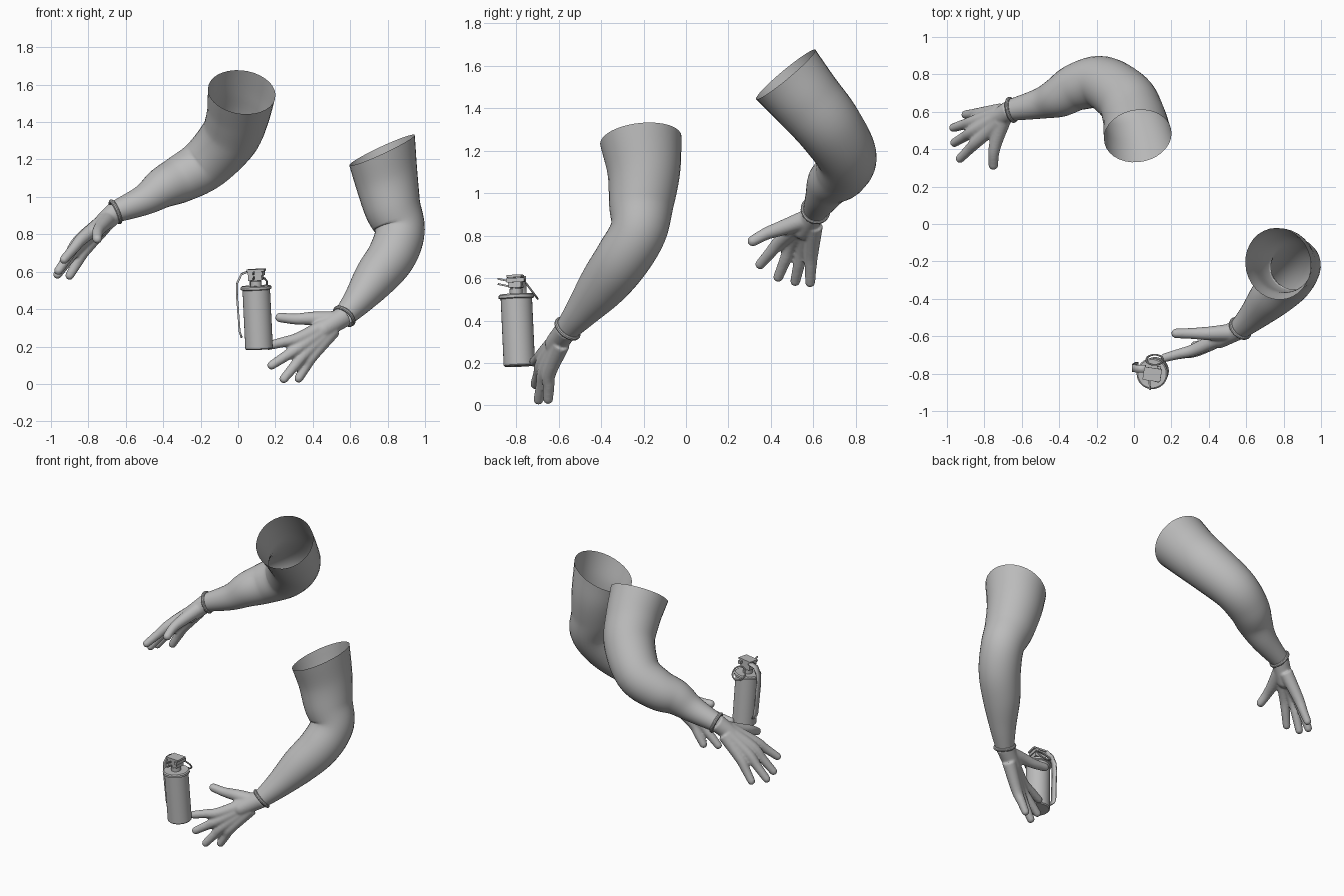
import bpy, bmesh, math
from mathutils import Vector, Matrix

cube = bpy.data.objects.get("Cube")
if cube:
    bpy.data.objects.remove(cube, do_unlink=True)

grey = bpy.data.materials.new("plain_grey")
grey.use_nodes = True
grey.diffuse_color = (0.5, 0.5, 0.5, 1)
grey.node_tree.nodes["Principled BSDF"].inputs["Base Color"].default_value = grey.diffuse_color


def finish(name, bm, sharp=40):
    bmesh.ops.recalc_face_normals(bm, faces=bm.faces)
    mesh = bpy.data.meshes.new(name)
    bm.to_mesh(mesh)
    bm.free()
    mesh.materials.append(grey)
    obj = bpy.data.objects.new(name, mesh)
    bpy.context.collection.objects.link(obj)
    bpy.ops.object.select_all(action='DESELECT')
    obj.select_set(True)
    bpy.context.view_layer.objects.active = obj
    bpy.ops.object.shade_smooth_by_angle(angle=math.radians(sharp))
    return obj


def spline(points, steps):
    """Catmull-Rom through (x, y, z, radius) points."""
    p = [Vector(q) for q in points]
    p = [2 * p[0] - p[1]] + p + [2 * p[-1] - p[-2]]
    out = []
    for a, b, c, d in zip(p, p[1:], p[2:], p[3:]):
        for i in range(steps):
            t = i / steps
            out.append(0.5 * (2 * b + (c - a) * t + (2 * a - 5 * b + 4 * c - d) * t * t
                              + (3 * b - a - 3 * c + d) * t ** 3))
    return out + [p[-2]]


def tube(bm, path, sides=24, caps=(True, True), rim=None):
    """Sweep circles along a path; rim tilts the last rings towards a given normal."""
    pos = [q.to_3d() for q in path]
    n = len(pos)
    side, rings = None, []
    for i, q in enumerate(path):
        tan = (pos[min(i + 1, n - 1)] - pos[max(i - 1, 0)]).normalized()
        if rim:
            w = max(0, (i / (n - 1) - 0.6) / 0.4)
            tan = tan.lerp(Vector(rim).normalized(), w).normalized()
        if side is None:
            side = tan.orthogonal()
        side = (side - tan * side.dot(tan)).normalized()
        up = tan.cross(side)
        ring = []
        for k in range(sides):
            a = math.tau * k / sides
            ring.append(bm.verts.new(pos[i] + q[3] * (side * math.cos(a) + up * math.sin(a))))
        rings.append(ring)
    for r, s in zip(rings, rings[1:]):
        for k in range(sides):
            j = (k + 1) % sides
            bm.faces.new((r[k], r[j], s[j], s[k]))
    if caps[0]:
        bm.faces.new(rings[0][::-1])
    if caps[1]:
        bm.faces.new(rings[-1])


def torus(name, centre, normal, major, minor, count=32):
    rot = Vector(normal).to_track_quat('Z', 'Y').to_matrix().to_4x4()
    bpy.ops.mesh.primitive_torus_add(major_radius=major, minor_radius=minor,
                                     major_segments=count, minor_segments=10)
    obj = bpy.context.object
    obj.name = name
    obj.matrix_world = Matrix.Translation(centre) @ rot
    obj.data.materials.append(grey)
    bpy.ops.object.shade_smooth_by_angle()


def ball(bm, q):
    bmesh.ops.create_icosphere(bm, subdivisions=3, radius=q[3],
                               matrix=Matrix.Translation(Vector(q[:3])))


def arm(label, path, palm, fingers, thumb, rim=None):
    # Bare arm, open at the shoulder end
    bm = bmesh.new()
    tube(bm, spline(path, 6), 32, (False, False), rim)
    finish(label + "_arm", bm, 80)
    # Glove cuff bead
    wrist = Vector(path[0][:3])
    torus(label + "_glove_cuff", wrist, Vector(path[1][:3]) - wrist, 0.06, 0.011)
    # Glove: one tube per finger, fused into a single skin
    bm = bmesh.new()
    start = (*wrist, 0.057)
    tube(bm, spline([start, (*palm, 0.05)], 4))
    ball(bm, (*palm, 0.05))
    for knuckle, tip in fingers:
        k, t = Vector(knuckle), Vector(tip)
        mid = k.lerp(t, 0.5)
        root = wrist.lerp(k, 0.35)
        tip_q = (*t, 0.024)
        tube(bm, spline([(*root, 0.043), (*k, 0.034), (*mid, 0.028), tip_q], 5), 16)
        ball(bm, tip_q)
    tube(bm, spline(thumb, 5), 16)
    ball(bm, thumb[-1])
    glove = finish(label + "_glove", bm, 80)
    fuse = glove.modifiers.new("fuse", 'REMESH')
    fuse.mode = 'VOXEL'
    fuse.voxel_size = 0.007
    fuse.use_smooth_shade = True
    soften = glove.modifiers.new("soften", 'SMOOTH')
    soften.factor = 0.5
    soften.iterations = 6


# Right arm, reaching out to the side
arm("right",
    [(-.655, .61, .92, .058), (-.5, .645, .985, .083), (-.4, .68, 1.05, .11),
     (-.3, .735, 1.1, .128), (-.17, .755, 1.18, .143), (-.045, .67, 1.32, .158),
     (0, .57, 1.44, .168), (.02, .47, 1.56, .182)],
    (-.75, .55, .83),
    [((-.83, .45, .78), (-.93, .35, .665)), ((-.85, .5, .765), (-.96, .435, .605)),
     ((-.85, .55, .74), (-.965, .515, .585)), ((-.82, .59, .715), (-.9, .585, .58))],
    [(-.7, .56, .875, .045), (-.735, .45, .835, .036), (-.75, .38, .81, .03),
     (-.752, .315, .775, .026)])

# Left arm, reaching towards the canister
arm("left",
    [(.568, -.558, .362, .058), (.645, -.485, .45, .083), (.735, -.39, .568, .116),
     (.825, -.3, .69, .13), (.865, -.225, .82, .134), (.825, -.21, .95, .153),
     (.795, -.198, 1.1, .172), (.77, -.213, 1.25, .193)],
    (.455, -.615, .29),
    [((.33, -.67, .245), (.165, -.715, .205)), ((.335, -.675, .2), (.18, -.71, .1)),
     ((.36, -.665, .165), (.245, -.695, .027)), ((.4, -.645, .155), (.325, -.65, .03))],
    [(.5, -.58, .345, .045), (.4, -.585, .35, .037), (.31, -.585, .347, .03),
     (.225, -.585, .355, .026)],
    (-.42, -.1, .9))

# Canister: everything follows its slightly leaning axis
base = Vector((.113, -.785, .185))
axis = Vector((-.016, -.015, .33)).normalized()
lean = Matrix.Translation(base) @ Vector((0, 0, 1)).rotation_difference(axis).to_matrix().to_4x4()


def turned(name, profile):
    bm = bmesh.new()
    tube(bm, [Vector((0, 0, z, r)) for r, z in profile], 32)
    bm.transform(lean)
    finish(name, bm, 35)


def block(name, size, centre, turn=0, tilt=0):
    bm = bmesh.new()
    bmesh.ops.create_cube(bm, size=1)
    bm.transform(lean @ Matrix.Translation(centre) @ Matrix.Rotation(turn, 4, 'Z')
                 @ Matrix.Rotation(tilt, 4, 'X') @ Matrix.Diagonal((*size, 1)))
    finish(name, bm)


turned("canister_body", [(.068, 0), (.074, .006), (.074, .318), (.083, .322),
                         (.083, .335), (.076, .341), (.066, .338)])
turned("canister_neck", [(.03, .335), (.03, .365), (.024, .367), (.024, .4)])
block("fuse_head", (.075, .06, .05), (0, 0, .395), -.15)
block("fuse_cap", (.095, .07, .012), (.005, 0, .424), -.15)
block("striker_hinge", (.02, .085, .02), (.035, 0, .405), -.15)
for z in (.385, .41):
    block("safety_pin_prong", (.008, .06, .008), (-.01, -.055, z), .1, -.25)

# Safety lever: bent strip running down the side
lever = [(-.03, .42), (-.075, .405), (-.1, .36), (-.105, .3), (-.1, .1), (-.09, .065)]
bm = bmesh.new()
rows = [[bm.verts.new((x, y, z)) for y in (.01, .05)] for x, z in lever]
for a, b in zip(rows, rows[1:]):
    bm.faces.new((a[0], a[1], b[1], b[0]))
bm.transform(lean)
strip = finish("safety_lever", bm, 50)
thick = strip.modifiers.new("thickness", 'SOLIDIFY')
thick.thickness = 0.01
thick.offset = 0

# Pull ring hanging behind the neck
torus("pull_ring", lean @ Vector((.015, .075, .35)), (0, .8, .6), .045, .005, 24)
